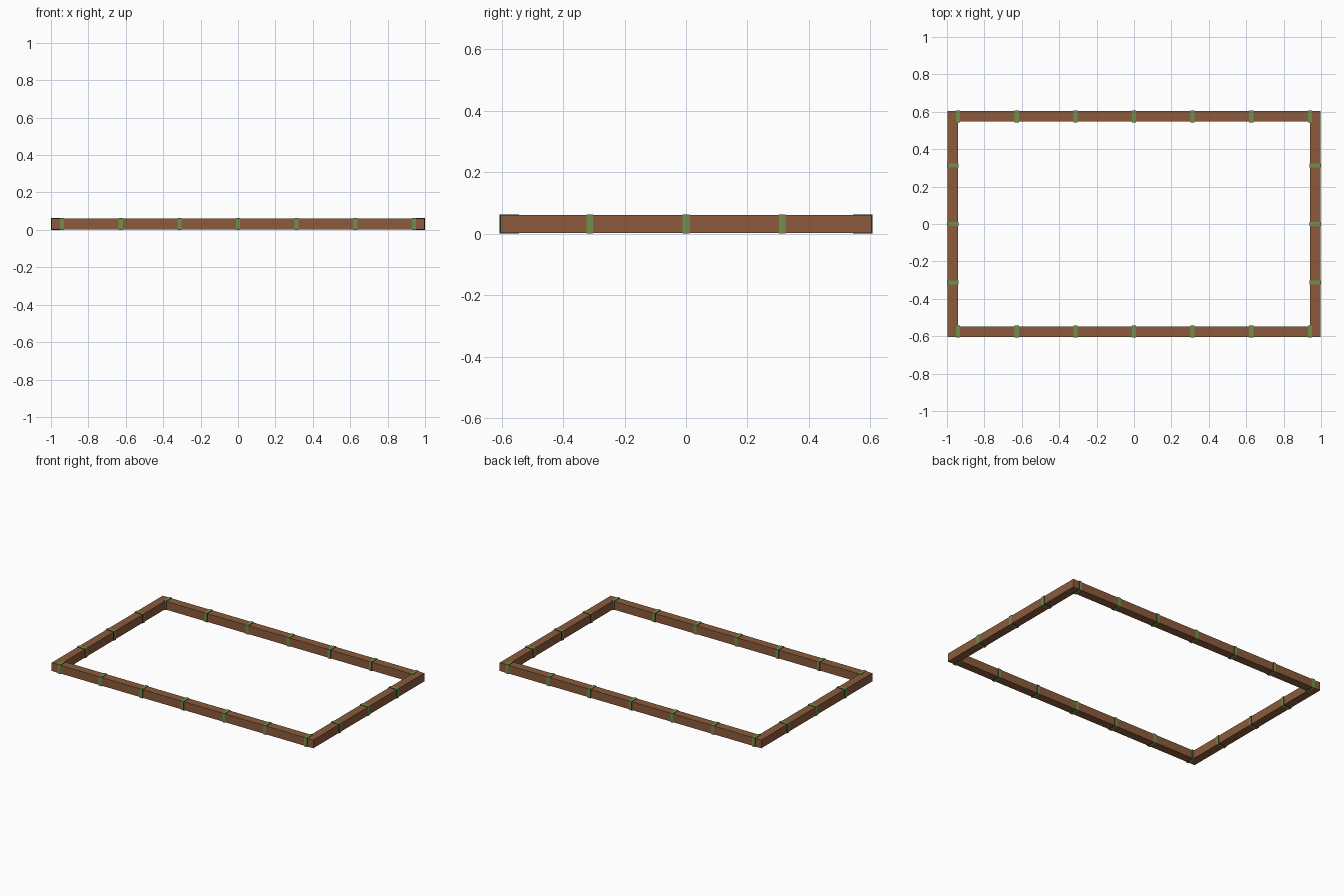
import bpy

cube = bpy.data.objects.get("Cube")
if cube:
    bpy.data.objects.remove(cube, do_unlink=True)


def material(name, color):
    m = bpy.data.materials.new(name)
    m.use_nodes = True
    m.diffuse_color = (*color, 1)
    m.node_tree.nodes["Principled BSDF"].inputs["Base Color"].default_value = (*color, 1)
    return m


wood = material("brown wood", (0.26, 0.105, 0.045))
green = material("green strap", (0.16, 0.28, 0.065))
dark = material("dark strap edge", (0.02, 0.045, 0.015))

LONG, SHORT = 1.0, 0.607      # outer half sizes, straps included
STEP = 0.3135                 # strap spacing
LIP = 0.003                   # how far straps stand proud
BAND = 0.063                  # strap outer size
BEAM = BAND - 2 * LIP
STRAP = 0.022
MID = BAND / 2


def box(name, center, size, mat):
    bpy.ops.mesh.primitive_cube_add(size=1, location=center)
    ob = bpy.context.object
    ob.name = name
    ob.scale = size
    bpy.ops.object.transform_apply(location=False, rotation=False, scale=True)
    ob.data.materials.append(mat)
    return ob


def strap(name, center, axis):
    size = [BAND] * 3
    size[axis] = STRAP
    ob = box(name, center, size, green)
    ob.data.materials.append(dark)
    # Narrow rim faces are dark
    for face in ob.data.polygons:
        if abs(face.normal[axis]) > 0.5:
            face.material_index = 1


# Long rails across the front and back
for side, sign in (("front", -1), ("back", 1)):
    y = sign * (SHORT - MID)
    box(side + "_rail", (0, y, MID), (2 * (LONG - LIP), BEAM, BEAM), wood)
    for i in range(-3, 4):
        strap(f"{side}_strap_{i + 4}", (i * STEP, y, MID), 0)

# Short rails butted between the long ones
for side, sign in (("right", -1), ("left", 1)):
    x = sign * (LONG - MID)
    length = 2 * (SHORT - LIP - BEAM)
    box(side + "_rail", (x, 0, MID), (BEAM, length, BEAM), wood)
    for i in range(-1, 2):
        strap(f"{side}_strap_{i + 2}", (x, i * STEP, MID), 1)
